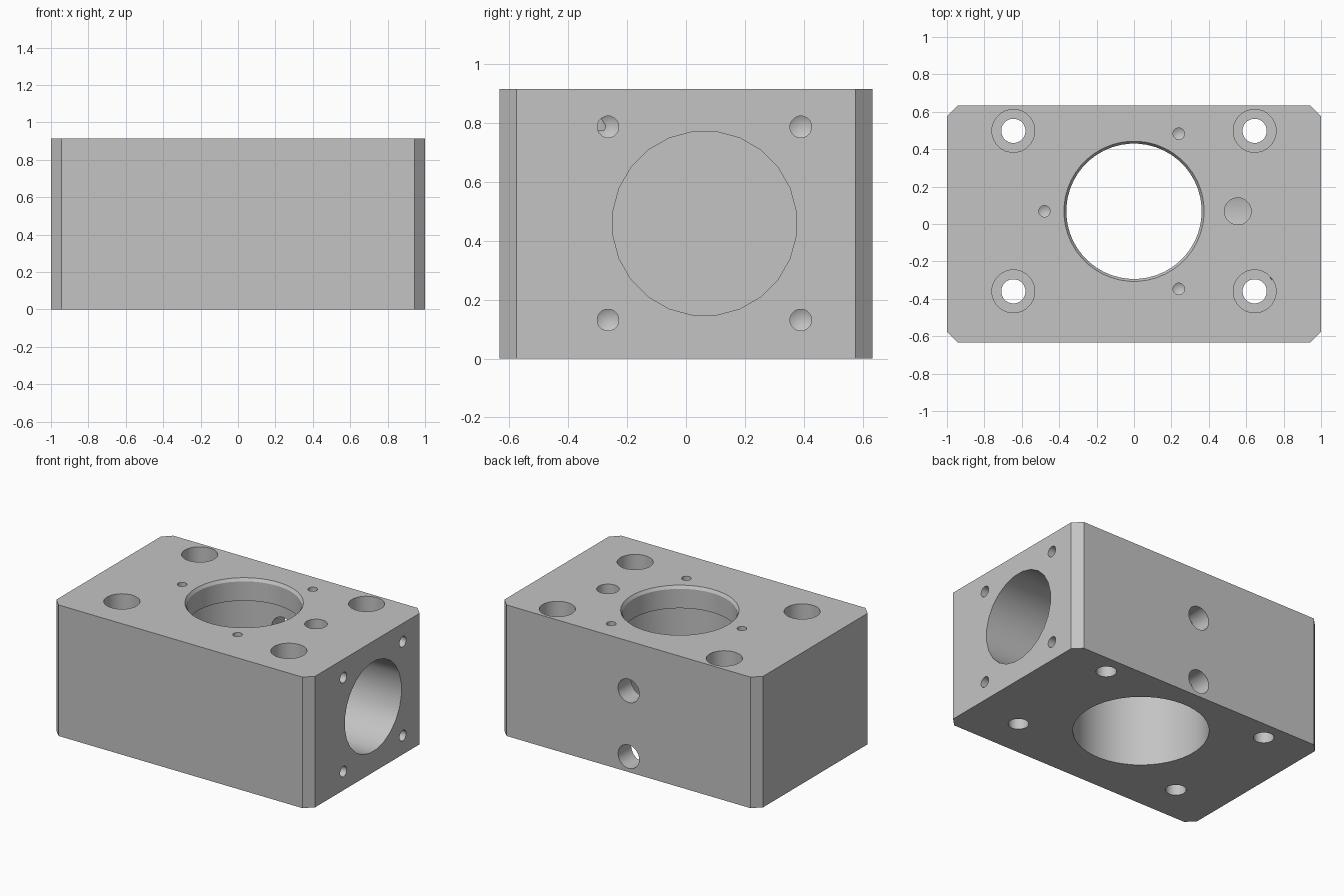
import bpy
import bmesh
from math import sin, cos, pi, radians
from mathutils import Vector

cube = bpy.data.objects.get("Cube")
if cube:
    bpy.data.objects.remove(cube, do_unlink=True)

HALF_X, HALF_Y, HEIGHT, BEVEL = 1.0, 0.633, 0.915, 0.057
BORE_Y = 0.068          # shared centre line of both large bores
OVER = 0.05             # how far cutters stick out of the surface

grey = bpy.data.materials.new("machined grey")
grey.use_nodes = True
grey.diffuse_color = (0.55, 0.55, 0.55, 1)
grey.node_tree.nodes["Principled BSDF"].inputs["Base Color"].default_value = (0.55, 0.55, 0.55, 1)


def make_object(name, bm):
    bmesh.ops.recalc_face_normals(bm, faces=bm.faces)
    mesh = bpy.data.meshes.new(name)
    bm.to_mesh(mesh)
    bm.free()
    mesh.materials.append(grey)
    obj = bpy.data.objects.new(name, mesh)
    bpy.context.collection.objects.link(obj)
    return obj


# Block with bevelled vertical corners
bm = bmesh.new()
bmesh.ops.create_cube(bm, size=1)
for v in bm.verts:
    v.co = Vector((v.co.x * 2 * HALF_X, v.co.y * 2 * HALF_Y, (v.co.z + 0.5) * HEIGHT))
uprights = [e for e in bm.edges if abs(e.verts[0].co.z - e.verts[1].co.z) > 0.1]
bmesh.ops.bevel(bm, geom=uprights, offset=BEVEL, segments=1, affect='EDGES')
block = make_object("valve_block", bm)

cutters = []


def drill(name, origin, inward, profile, sides=24):
    """Revolved cutter: profile holds (radius, depth) pairs; radius 0 makes a tip."""
    bm = bmesh.new()
    profile = [(profile[0][0], -OVER)] + profile
    rings = []
    for r, d in profile:
        if r == 0:
            rings.append([bm.verts.new((0, 0, d))])
        else:
            angles = [2 * pi * (i + 0.5) / sides for i in range(sides)]
            rings.append([bm.verts.new((r * cos(a), r * sin(a), d)) for a in angles])
    for a, b in zip(rings, rings[1:]):
        for i in range(sides):
            j = (i + 1) % sides
            if len(b) == 1:
                bm.faces.new((a[i], a[j], b[0]))
            else:
                bm.faces.new((a[i], a[j], b[j], b[i]))
    bm.faces.new(rings[0])
    if len(rings[-1]) > 1:
        bm.faces.new(rings[-1])
    turn = Vector(inward).to_track_quat('Z', 'Y').to_matrix()
    for v in bm.verts:
        v.co = turn @ v.co + Vector(origin)
    obj = make_object(name, bm)
    obj.hide_render = True
    cutters.append(obj)


DOWN, BACKWARD, INWARD = (0, 0, -1), (0, -1, 0), (-1, 0, 0)

# Central stepped bore with a chamfered mouth and a wider lower section
drill("central_bore", (0, BORE_Y, HEIGHT), DOWN,
      [(0.375, 0), (0.362, 0.02), (0.362, 0.155), (0.428, 0.155), (0.428, HEIGHT + OVER)], 48)

# Blind side bore and the port that feeds it from the top
drill("side_bore", (HALF_X, BORE_Y - 0.005, 0.459), INWARD, [(0.314, 0), (0.314, 0.53)])
drill("top_port", (0.555, BORE_Y, HEIGHT), DOWN, [(0.072, 0), (0.072, 0.3)])

# Counterbored mounting holes
for x in (-0.645, 0.645):
    for y in (-0.36, 0.498):
        drill("mounting_hole", (x, y, HEIGHT), DOWN,
              [(0.115, 0), (0.115, 0.14), (0.065, 0.14), (0.065, HEIGHT + OVER)])

# Three pointed screw holes around the central bore
for k in range(3):
    a = pi + k * 2 * pi / 3
    drill("top_screw_hole", (0.479 * cos(a), BORE_Y + 0.479 * sin(a), HEIGHT), DOWN,
          [(0.031, 0), (0.031, 0.2), (0, 0.218)], 16)

# Four pointed screw holes around the side bore
for y in (-0.265, 0.39):
    for z in (0.131, 0.787):
        drill("side_screw_hole", (HALF_X, y, z), INWARD,
              [(0.037, 0), (0.037, 0.265), (0, 0.285)], 16)

# Two ports from the back into the central bore
for z in (0.108, 0.568):
    drill("back_port", (0, HALF_Y, z), BACKWARD, [(0.082, 0), (0.082, 0.35)])

# Cut every hole, then drop the cutters
for c in cutters:
    mod = block.modifiers.new(c.name, 'BOOLEAN')
    mod.operation = 'DIFFERENCE'
    mod.solver = 'EXACT'
    mod.object = c
bpy.context.view_layer.update()
result = bpy.data.meshes.new_from_object(
    block.evaluated_get(bpy.context.evaluated_depsgraph_get()))
block.modifiers.clear()
block.data = result
result.materials.clear()
result.materials.append(grey)
for p in result.polygons:
    p.material_index = 0
for c in cutters:
    bpy.data.objects.remove(c, do_unlink=True)

bpy.ops.object.select_all(action='DESELECT')
block.select_set(True)
bpy.context.view_layer.objects.active = block
bpy.ops.object.shade_smooth_by_angle(angle=radians(30))
